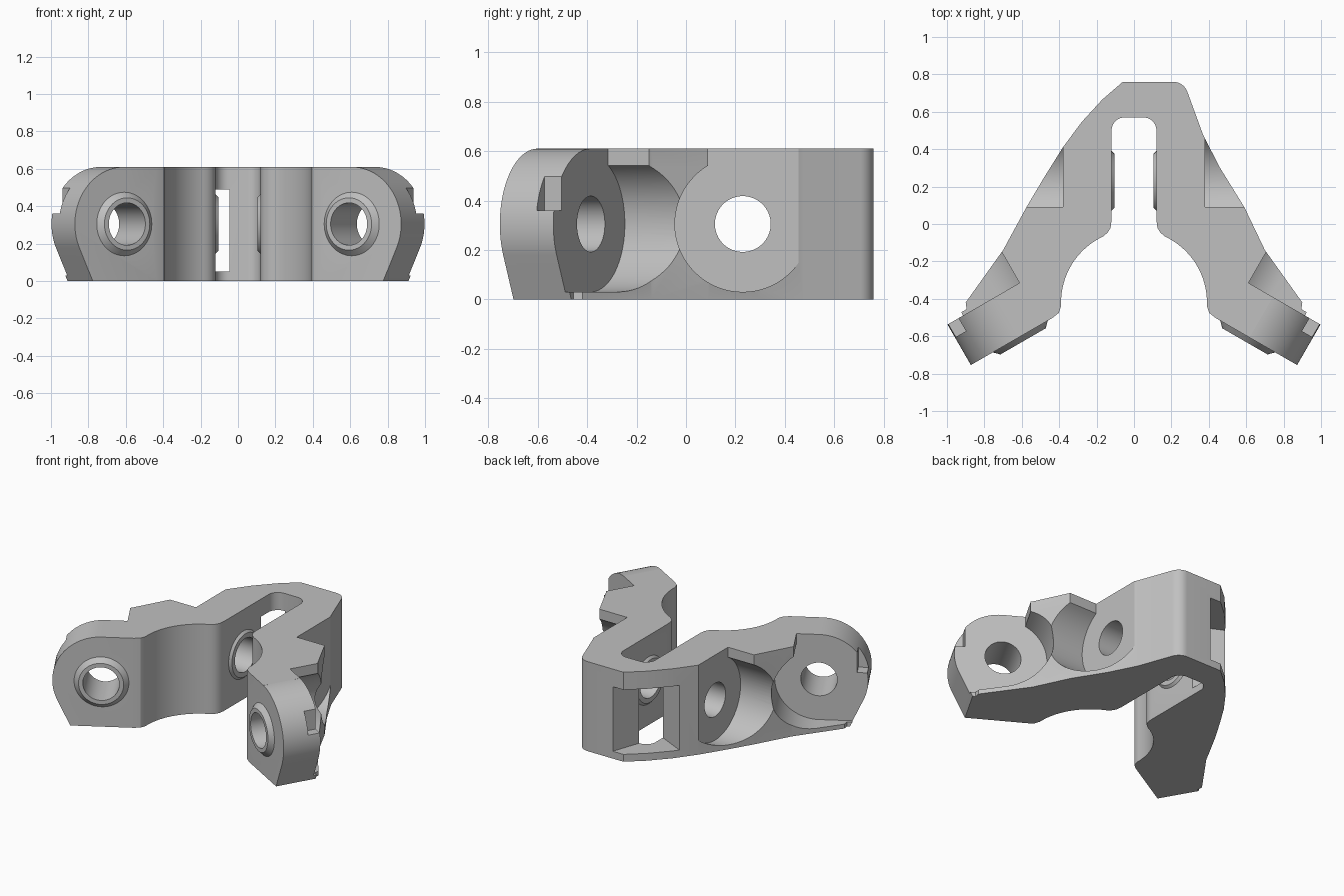
import bpy
import bmesh
from math import sin, cos, radians
from mathutils import Vector

cube = bpy.data.objects.get("Cube")
if cube:
    bpy.data.objects.remove(cube, do_unlink=True)

grey = bpy.data.materials.new("plain grey")
grey.use_nodes = True
grey.diffuse_color = (0.53, 0.53, 0.53, 1)
grey.node_tree.nodes["Principled BSDF"].inputs["Base Color"].default_value = grey.diffuse_color

TOP, MID = 0.61, 0.305
UP = Vector((0, 0, 1))
ARM_U = Vector((cos(radians(30)), -0.5, 0))    # along the arm
ARM_V = Vector((0.5, cos(radians(30)), 0))     # out of the arm's rear face
ARM_C = Vector((0.733, -0.385, MID))           # hole centre on the rear face
ARM_T = 0.25
IN_Y, IN_X = Vector((0, 1, 0)), Vector((1, 0, 0))
IN_C = Vector((0, 0.23, MID))                  # centre of the inner hole axis


def arc(cx, cy, r, a0, a1, n):
    angles = [radians(a0 + (a1 - a0) * i / n) for i in range(n + 1)]
    return [(cx + r * cos(a), cy + r * sin(a)) for a in angles]


def circle(r):
    return arc(0, 0, r, 0, 360, 64)[:-1]


def plan(u, v):
    p = ARM_C + ARM_U * u + ARM_V * v
    return (p.x, p.y)


def flip(points):
    return [(-x, y) for x, y in reversed(points)]


def volume(mesh):
    bm = bmesh.new()
    bm.from_mesh(mesh)
    result = bm.calc_volume(signed=True)
    bm.free()
    return result


def solid(name, frame, start, end, d0, d1, side=1):
    """Loft a profile to an equal-sized one along the frame's third axis."""
    c, a, b, n = frame
    bm = bmesh.new()
    rings = []
    for pts, d in ((start, d0), (end, d1)):
        ring = []
        for u, w in pts:
            p = c + a * u + b * w + n * d
            ring.append(bm.verts.new((p.x * side, p.y, p.z)))
        rings.append(ring)
        bm.faces.new(ring)
    for i in range(len(start)):
        j = (i + 1) % len(start)
        bm.faces.new((rings[0][i], rings[0][j], rings[1][j], rings[1][i]))
    bmesh.ops.recalc_face_normals(bm, faces=bm.faces)
    if bm.calc_volume(signed=True) < 0:
        bmesh.ops.reverse_faces(bm, faces=bm.faces)
    mesh = bpy.data.meshes.new(name)
    bm.to_mesh(mesh)
    bm.free()
    mesh.materials.append(grey)
    obj = bpy.data.objects.new(name, mesh)
    bpy.context.collection.objects.link(obj)
    return obj


def combine(target, tool, operation):
    """Apply a boolean, keeping the first solver result with a sound volume."""
    tool.hide_render = True
    before = volume(target.data)
    for solver in ("EXACT", "MANIFOLD"):
        mod = target.modifiers.new(tool.name, "BOOLEAN")
        mod.operation, mod.solver, mod.object = operation, solver, tool
        graph = bpy.context.evaluated_depsgraph_get()
        graph.update()
        mesh = bpy.data.meshes.new_from_object(target.evaluated_get(graph))
        target.modifiers.remove(mod)
        ratio = volume(mesh) / before
        if (0.7 < ratio < 1) if operation == "DIFFERENCE" else (1 < ratio < 1.3):
            target.data = mesh
            break
    bpy.data.objects.remove(tool, do_unlink=True)


PLAN = (Vector((0, 0, 0)), IN_X, IN_Y, UP)
ARM = (ARM_C, ARM_U, UP, ARM_V)
INNER = (IN_C, IN_Y, UP, IN_X)

# Bracket plan: outer edges, arms and the central slot
outer_right = arc(0.21, 0.68, 0.08, 90, 20, 8) + [
    (0.37, 0.475), (0.46, 0.3), (0.59, 0.09), (0.7, -0.14), (0.9, -0.42)]
outer_left = [(-0.9, -0.42), (-0.7, -0.14), (-0.575, 0.09), (-0.48, 0.25),
              (-0.38, 0.41), (-0.28, 0.545), (-0.17, 0.665), (-0.06, 0.76)]
inner_right = ([plan(0.175, 0.02), plan(0.33, 0.02), plan(0.33, -ARM_T), plan(-0.2, -ARM_T),
                (0.402, -0.475), (0.39, -0.44)]
               + arc(0, -0.42, 0.39, 0, 65, 20)
               + [(0.14, -0.045), (0.125, -0.02), (0.12, 0.02)]
               + arc(0.05, 0.5, 0.07, 0, 90, 10))
outline = outer_right + inner_right + flip(inner_right) + outer_left
bracket = solid("hinge_bracket", PLAN, outline, outline, 0, TOP)

# Round recesses that open upward
R = 0.275
inner_pocket = [(-0.14, 0.4)] + arc(0, 0, R, 120.6, 360, 48) + [(R, 0.4)]
arm_pocket = [(-0.14, 0.4)] + arc(0, 0, R, 120.6, 270, 32) + [(0.5, -R), (0.5, 0.4)]

# Waste around the rounded arm tips with their sloping underside
tip_waste = [(0.15, -0.4)] + arc(0, 0, MID, -25, 88, 40) + [(0.0106, 0.4), (0.6, 0.4), (0.6, -0.4)]
notch = [(0.237, 0.055), (0.5, 0.055), (0.5, 0.4), (0.237, 0.4)]

for side in (1, -1):
    for name, frame, shape, d0, d1 in (
            ("inner_recess", INNER, inner_pocket, 0.38, 1),
            ("arm_recess", ARM, arm_pocket, 0, 0.7),
            ("tip_waste", ARM, tip_waste, -0.4, 0.045),
            ("tip_notch", ARM, notch, -0.08, 0.06)):
        combine(bracket, solid(name, frame, shape, shape, d0, d1, side), "DIFFERENCE")
    # Tapered bosses around the holes
    combine(bracket, solid("arm_boss", ARM, circle(0.18), circle(0.14),
                           -ARM_T + 0.01, -ARM_T - 0.03, side), "UNION")
    combine(bracket, solid("slot_boss", INNER, circle(0.17), circle(0.145), 0.13, 0.105, side), "UNION")
    combine(bracket, solid("arm_hole", ARM, circle(0.113), circle(0.113), -0.4, 0.1, side), "DIFFERENCE")
combine(bracket, solid("inner_hole", INNER, circle(0.113), circle(0.113), -0.6, 0.6), "DIFFERENCE")

# Window through the rear corner into the slot
window = [(0.03, 0.79), (-0.05, 0.56), (-0.07, 0.43), (-0.11, 0.415), (-0.36, 0.535), (-0.3, 0.79)]
combine(bracket, solid("rear_window", PLAN, window, window, 0.05, 0.49), "DIFFERENCE")

bpy.ops.object.select_all(action="DESELECT")
bpy.context.view_layer.objects.active = bracket
bracket.select_set(True)
bpy.ops.object.shade_smooth_by_angle(angle=radians(25))
